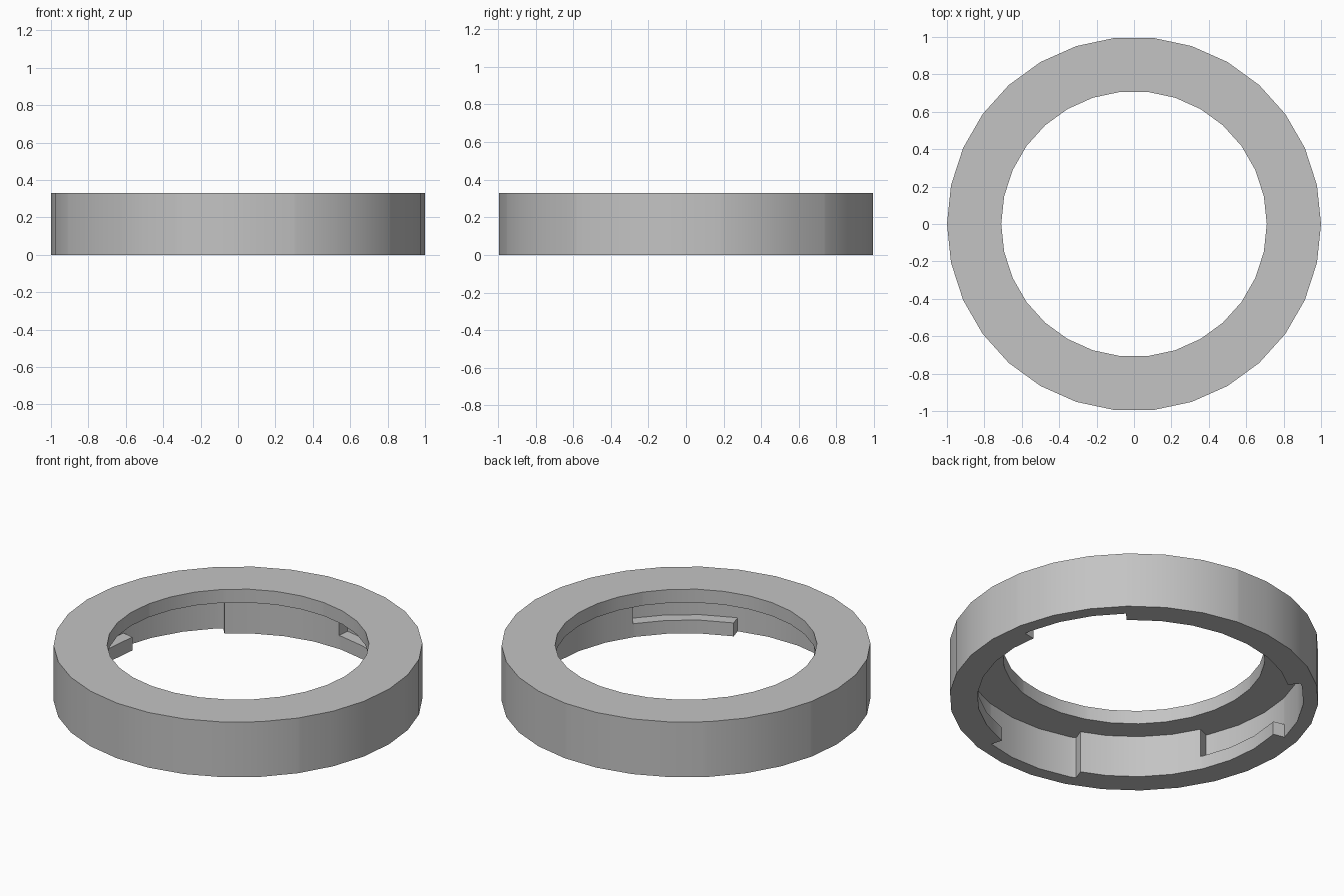
import bpy, bmesh
from math import cos, sin, radians, pi

cube = bpy.data.objects.get("Cube")
if cube:
    bpy.data.objects.remove(cube, do_unlink=True)

SIDES = 30
STEP = 360 / SIDES
RADII = [0.71, 0.85, 0.92, 1.0]      # opening, wall, slot back, outside
LEVELS = [0.0, 0.08, 0.25, 0.33]     # base, lug top, lip underside, lip top
ENTRY, LUG, STOP = 10, 47.3, 84.8    # slot entry, lug start, slot end (degrees)

# Sector boundaries: the facet corners plus the slot edges, three times round
cuts = {k * STEP for k in range(SIDES)}
cuts |= {(a + turn) % 360 for a in (ENTRY, LUG, STOP) for turn in (0, 120, 240)}
angles = sorted(cuts)
count = len(angles)


def point(i, r, z):
    """Corner on the faceted circle at sector boundary i."""
    a = angles[i % count]
    off = a % STEP - STEP / 2
    d = RADII[r] * cos(pi / SIDES) / cos(radians(off))
    return (d * cos(radians(a)), d * sin(radians(a)), LEVELS[z])


def solid(i, r, z):
    """True where the ring has material."""
    if not (0 <= r < 3 and 0 <= z < 3):
        return False
    if z == 2 or r == 2:             # top lip and outer wall
        return True
    if r == 0:                       # opening below the lip
        return False
    i %= count
    mid = (angles[i] + (angles[i + 1] if i + 1 < count else 360)) / 2 % 120
    if not ENTRY < mid < STOP:       # thick wall between slots
        return True
    return z == 0 and mid > LUG      # retaining lug under the slot


# Surface of the solid cells
bm = bmesh.new()
SIDE_FACES = {
    (1, 0, 0): [(1, 0, 0), (1, 1, 0), (1, 1, 1), (1, 0, 1)],
    (-1, 0, 0): [(0, 0, 0), (0, 0, 1), (0, 1, 1), (0, 1, 0)],
    (0, 1, 0): [(0, 1, 0), (0, 1, 1), (1, 1, 1), (1, 1, 0)],
    (0, -1, 0): [(0, 0, 0), (1, 0, 0), (1, 0, 1), (0, 0, 1)],
    (0, 0, 1): [(0, 0, 1), (1, 0, 1), (1, 1, 1), (0, 1, 1)],
    (0, 0, -1): [(0, 0, 0), (0, 1, 0), (1, 1, 0), (1, 0, 0)],
}
for i in range(count):
    for r in range(3):
        for z in range(3):
            if not solid(i, r, z):
                continue
            for (di, dr, dz), corners in SIDE_FACES.items():
                if not solid(i + di, r + dr, z + dz):
                    bm.faces.new([bm.verts.new(point(i + a, r + b, z + c))
                                  for a, b, c in corners])
bmesh.ops.remove_doubles(bm, verts=bm.verts, dist=0.0001)
bmesh.ops.recalc_face_normals(bm, faces=bm.faces)

mesh = bpy.data.meshes.new("bayonet_ring")
bm.to_mesh(mesh)
bm.free()
ring = bpy.data.objects.new("bayonet_ring", mesh)
bpy.context.collection.objects.link(ring)

# Plain grey
grey = bpy.data.materials.new("plain_grey")
grey.use_nodes = True
colour = (0.55, 0.55, 0.55, 1)
grey.diffuse_color = colour
grey.node_tree.nodes["Principled BSDF"].inputs["Base Color"].default_value = colour
mesh.materials.append(grey)

# Smooth round walls with crisp edges
bpy.ops.object.select_all(action='DESELECT')
ring.select_set(True)
bpy.context.view_layer.objects.active = ring
bpy.ops.object.shade_smooth_by_angle(angle=radians(30))
